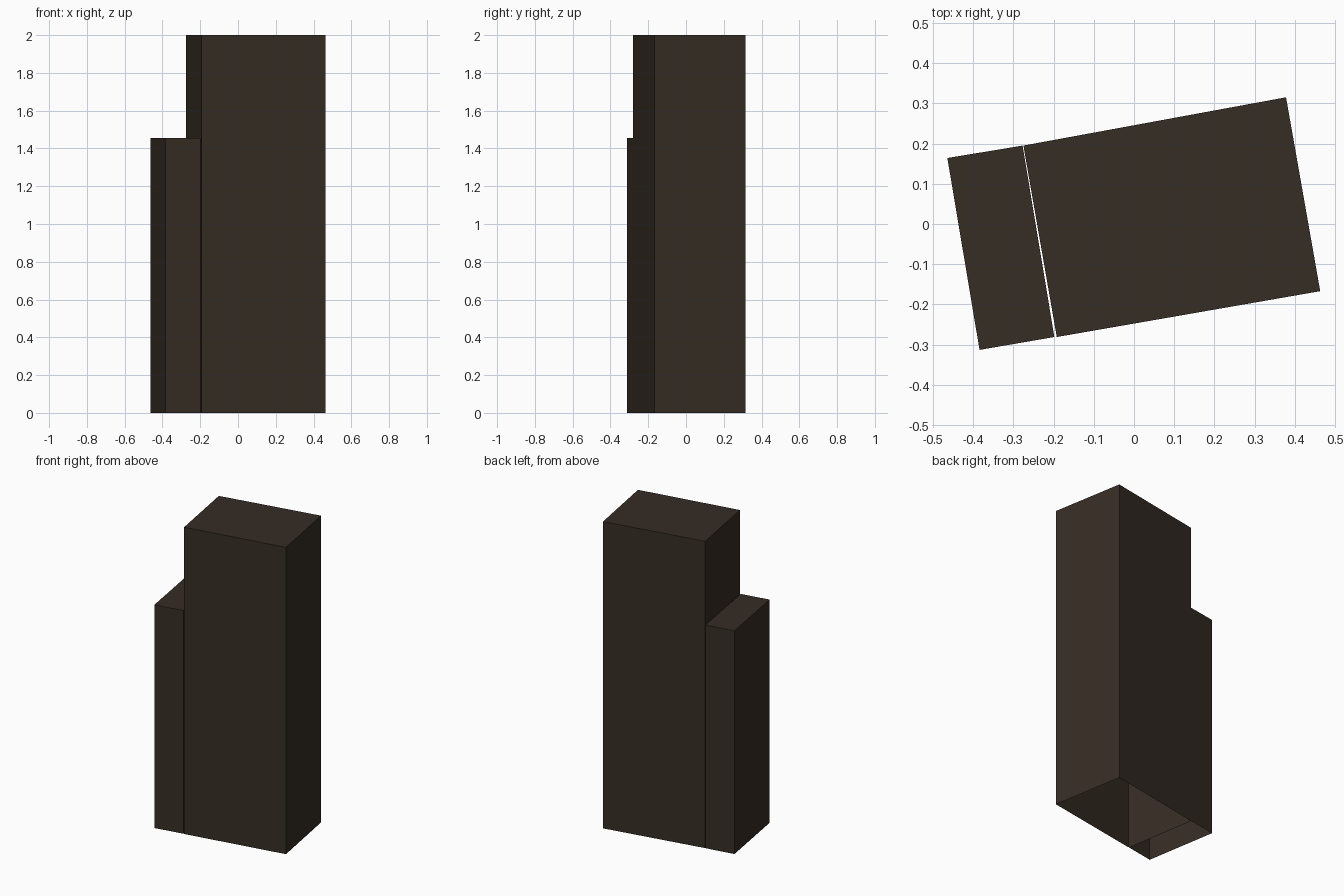
import bpy
import bmesh

if "Cube" in bpy.data.objects:
    bpy.data.objects.remove(bpy.data.objects["Cube"])

brown = bpy.data.materials.new("dark brown")
brown.diffuse_color = (0.037, 0.026, 0.018, 1.0)
brown.use_nodes = True
brown.node_tree.nodes["Principled BSDF"].inputs["Base Color"].default_value = brown.diffuse_color


def tower(name, footprint, height):
    """Extrude a counter-clockwise footprint into a block with an open underside."""
    bm = bmesh.new()
    low = [bm.verts.new((x, y, 0)) for x, y in footprint]
    high = [bm.verts.new((x, y, height)) for x, y in footprint]
    n = len(footprint)
    for i in range(n):
        j = (i + 1) % n
        bm.faces.new((low[i], low[j], high[j], high[i]))
    bm.faces.new(high)
    mesh = bpy.data.meshes.new(name)
    bm.to_mesh(mesh)
    bm.free()
    mesh.materials.append(brown)
    obj = bpy.data.objects.new(name, mesh)
    bpy.context.collection.objects.link(obj)
    return obj


# Tall main block, turned about ten degrees
tower("main_block",
      [(-0.192, -0.281), (0.463, -0.167), (0.378, 0.315), (-0.275, 0.195)], 2.0)

# Lower side wing, separated by a thin wedge-shaped gap
tower("side_wing",
      [(-0.384, -0.313), (-0.198, -0.281), (-0.277, 0.195), (-0.464, 0.164)], 1.455)
